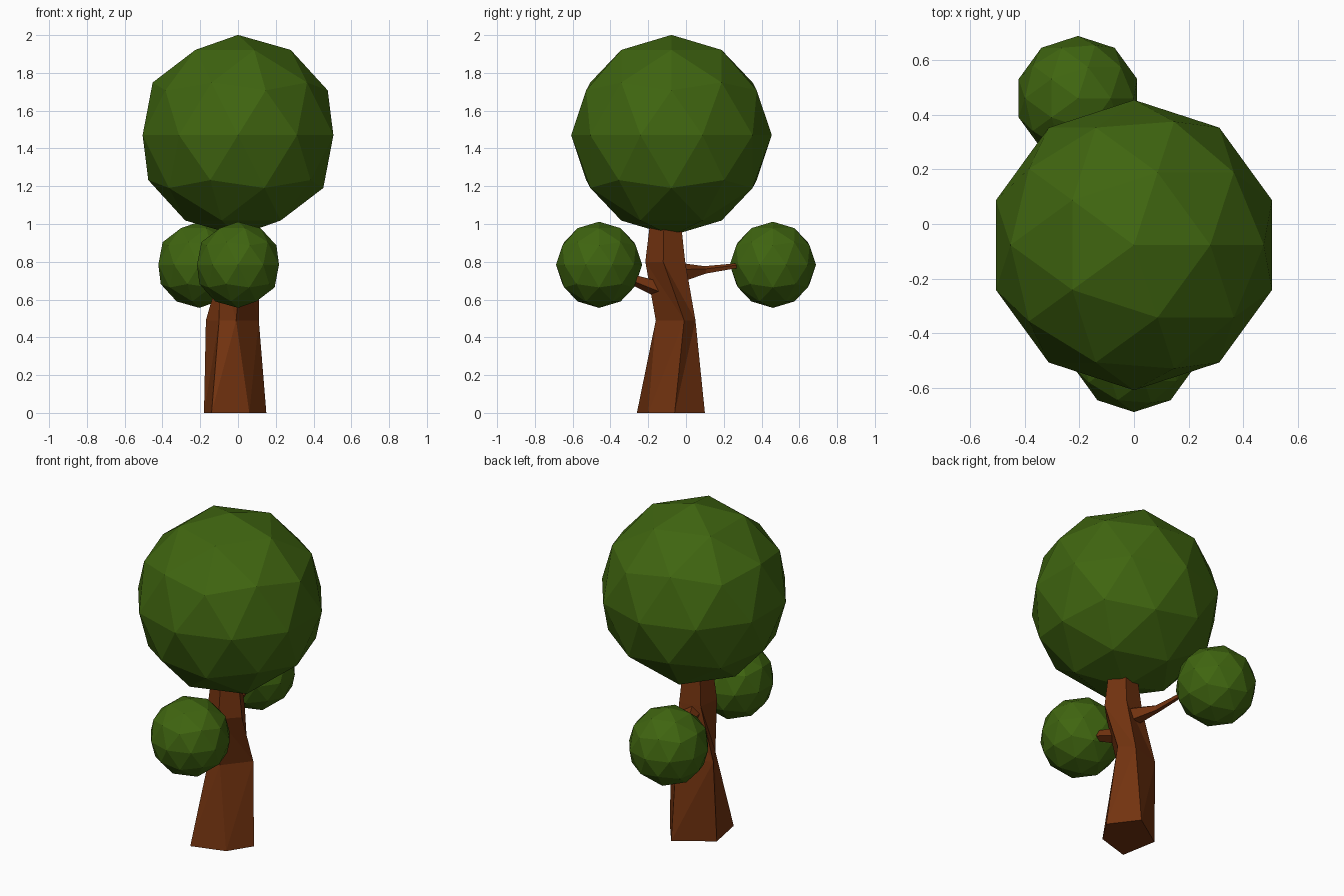
import bpy, bmesh, math
from mathutils import Vector

if "Cube" in bpy.data.objects:
    bpy.data.objects.remove(bpy.data.objects["Cube"])


def material(name, rgb):
    m = bpy.data.materials.new(name)
    m.diffuse_color = (*rgb, 1)
    m.use_nodes = True
    m.node_tree.nodes["Principled BSDF"].inputs["Base Color"].default_value = m.diffuse_color
    return m


green = material("leaves", (0.05, 0.13, 0.005))
brown = material("bark", (0.17, 0.033, 0.005))


def finish(bm, name, mat):
    bmesh.ops.recalc_face_normals(bm, faces=bm.faces)
    mesh = bpy.data.meshes.new(name)
    bm.to_mesh(mesh)
    bm.free()
    mesh.materials.append(mat)
    obj = bpy.data.objects.new(name, mesh)
    bpy.context.collection.objects.link(obj)
    return obj


def foliage(name, centre, radius):
    bm = bmesh.new()
    bmesh.ops.create_icosphere(bm, subdivisions=2, radius=radius)
    finish(bm, name, green).location = centre


def loft(name, rings):
    """Skin equal-sized rings with triangles and cap both ends."""
    bm = bmesh.new()
    loops = [[bm.verts.new(p) for p in ring] for ring in rings]
    n = len(loops[0])
    for a, b in zip(loops, loops[1:]):
        for i in range(n):
            j = (i + 1) % n
            bm.faces.new((a[i], a[j], b[i]))
            bm.faces.new((a[j], b[j], b[i]))
    bm.faces.new(loops[0][::-1])
    bm.faces.new(loops[-1])
    finish(bm, name, brown)


def ring(x, y, z, r, start, n=5):
    angles = [math.radians(start) + math.tau * i / n for i in range(n)]
    return [(x + r * math.cos(a), y + r * math.sin(a), z) for a in angles]


def branch(name, path, radii, n=5):
    pts = [Vector(p) for p in path]
    side = Vector((1, 0, 0))
    rings = []
    for i, (p, r) in enumerate(zip(pts, radii)):
        d = (pts[min(i + 1, len(pts) - 1)] - pts[max(i - 1, 0)]).normalized()
        up = side.cross(d).normalized()
        across = d.cross(up)
        rings.append([p + r * (math.cos(math.tau * k / n) * up
                               + math.sin(math.tau * k / n) * across)
                      for k in range(n)])
    loft(name, rings)


# Leaf balls
foliage("crown", (0, -0.077, 1.47), 0.531)
foliage("front_leaf_ball", (0, -0.46, 0.784), 0.228)
foliage("back_leaf_ball", (-0.205, 0.46, 0.784), 0.228)

# Twisted five-sided trunk
base = [(-0.14, -0.26), (0.06, -0.2), (0.15, -0.06), (0.03, 0.1), (-0.18, -0.04)]
waist = [(-0.01, -0.16), (0.11, -0.01), (0.03, 0.05), (-0.17, -0.02), (-0.1, -0.14)]
loft("trunk", [
    [(x, y, 0) for x, y in base],
    [(x, y, 0.49) for x, y in waist],
    ring(0, -0.105, 0.8, 0.112, -80),
    ring(0, -0.105, 1.02, 0.085, -80),
])

# Branches
branch("back_branch",
       [(-0.02, -0.03, 0.74), (-0.085, 0.1, 0.755), (-0.115, 0.27, 0.778), (-0.17, 0.4, 0.785)],
       [0.055, 0.022, 0.014, 0.01])
branch("front_branch",
       [(-0.01, -0.12, 0.65), (0.02, -0.26, 0.7), (0.01, -0.36, 0.75)],
       [0.05, 0.032, 0.02])
